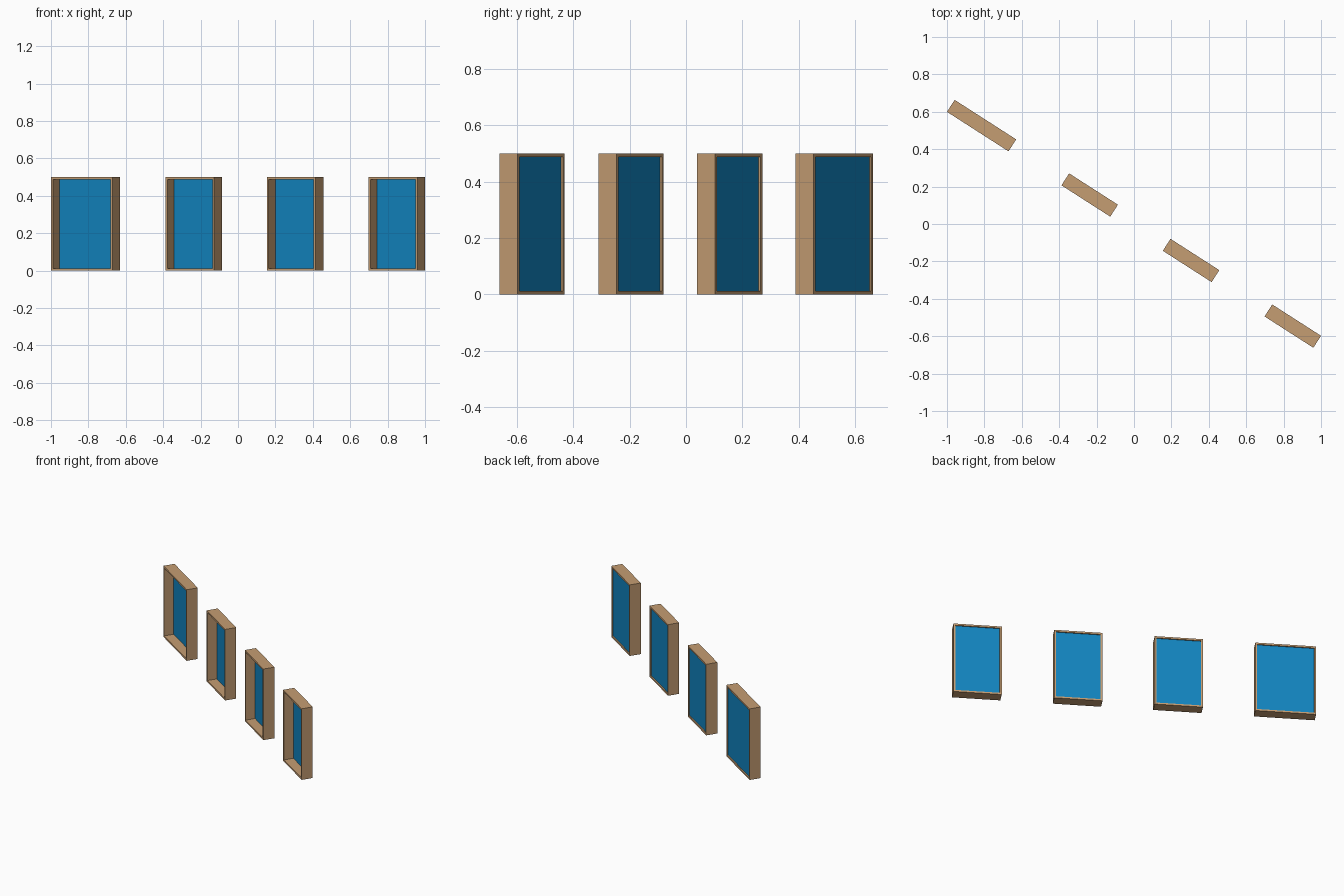
import bpy, bmesh, math

if "Cube" in bpy.data.objects:
    bpy.data.objects.remove(bpy.data.objects["Cube"])

ANGLE = math.radians(-32.7)
DEPTH, HEIGHT, RIM = 0.076, 0.5, 0.012


def material(name, color):
    m = bpy.data.materials.new(name)
    m.diffuse_color = color
    m.use_nodes = True
    m.node_tree.nodes["Principled BSDF"].inputs["Base Color"].default_value = m.diffuse_color
    return m


wood = material("wood", (0.56, 0.34, 0.17, 1))
blue = material("blue_glass", (0.006, 0.23, 0.52, 1))


def finish(bm, name, mat, x, y):
    bmesh.ops.recalc_face_normals(bm, faces=bm.faces)
    mesh = bpy.data.meshes.new(name)
    bm.to_mesh(mesh)
    bm.free()
    mesh.materials.append(mat)
    ob = bpy.data.objects.new(name, mesh)
    ob.location = (x, y, 0)
    ob.rotation_euler.z = ANGLE
    bpy.context.collection.objects.link(ob)


def loop(bm, width, inset, y):
    w = width / 2 - inset
    lo, hi = inset, HEIGHT - inset
    return [bm.verts.new((px, y, pz)) for px, pz in
            ((-w, lo), (w, lo), (w, hi), (-w, hi))]


def bridge(bm, a, b):
    for i in range(4):
        j = (i + 1) % 4
        bm.faces.new((a[i], a[j], b[j], b[i]))


def window(n, x, y, width):
    # deep open frame: outer and inner loops joined front and back
    bm = bmesh.new()
    loops = [loop(bm, width, inset, yy) for inset, yy in
             ((0, -DEPTH / 2), (0, DEPTH / 2), (RIM, DEPTH / 2), (RIM, -DEPTH / 2))]
    for i in range(4):
        bridge(bm, loops[i], loops[(i + 1) % 4])
    finish(bm, f"window_frame_{n}", wood, x, y)

    # thin pane set just inside the back edge
    bm = bmesh.new()
    front = loop(bm, width, RIM, DEPTH / 2 - 0.011)
    back = loop(bm, width, RIM, DEPTH / 2 - 0.008)
    bridge(bm, front, back)
    bm.faces.new(front)
    bm.faces.new(back)
    finish(bm, f"window_pane_{n}", blue, x, y)


# four windows in a slanted row, the first one wider
for n, (x, y, width) in enumerate(((-0.815, 0.526, 0.391), (-0.237, 0.155, 0.31),
                                   (0.305, -0.195, 0.31), (0.849, -0.546, 0.31)), 1):
    window(n, x, y, width)
